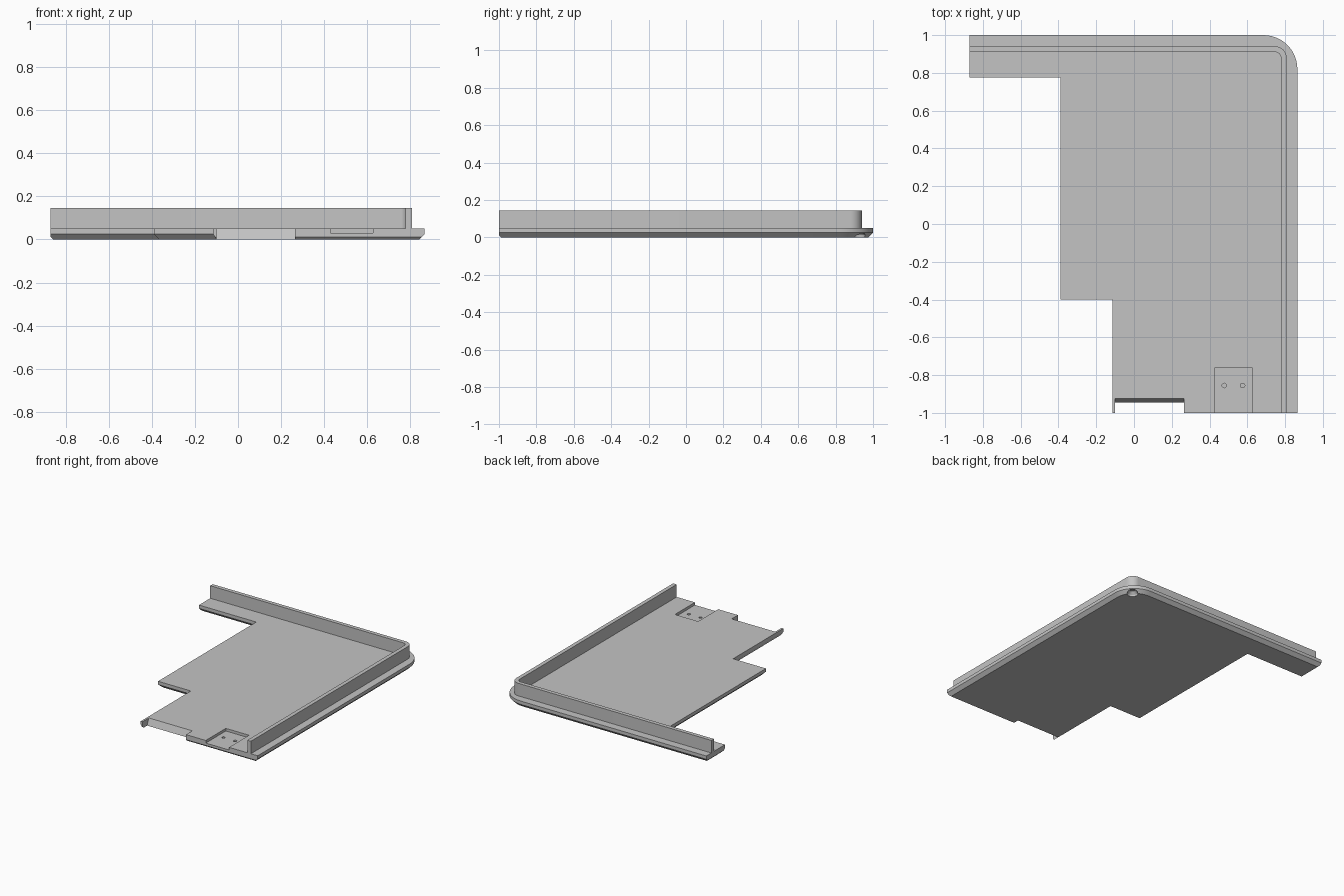
import bpy, bmesh
from math import cos, sin, pi
from mathutils import Vector
from mathutils.geometry import intersect_line_line_2d, normal

if "Cube" in bpy.data.objects:
    bpy.data.objects.remove(bpy.data.objects["Cube"], do_unlink=True)

grey = bpy.data.materials.new("light grey")
grey.use_nodes = True
grey.diffuse_color = (0.55, 0.55, 0.55, 1)
grey.node_tree.nodes["Principled BSDF"].inputs["Base Color"].default_value = (0.55, 0.55, 0.55, 1)


def arc(cx, cy, r, steps, reverse=False):
    """Quarter circle from the +x side round to the +y side."""
    pts = [(cx + r * cos(pi / 2 * i / steps), cy + r * sin(pi / 2 * i / steps))
           for i in range(steps + 1)]
    return pts[::-1] if reverse else pts


def loft(name, rings):
    """Solid skinned through equal rings, closed by a cap at each end."""
    bm = bmesh.new()
    loops = [[bm.verts.new(p) for p in ring] for ring in rings]
    n = len(loops[0])
    for low, high in zip(loops, loops[1:]):
        for i in range(n):
            j = (i + 1) % n
            bm.faces.new((low[i], low[j], high[j], high[i]))
    bm.faces.new(loops[0][::-1])
    bm.faces.new(loops[-1])
    bmesh.ops.recalc_face_normals(bm, faces=bm.faces)
    mesh = bpy.data.meshes.new(name)
    bm.to_mesh(mesh)
    bm.free()
    mesh.materials.append(grey)
    ob = bpy.data.objects.new(name, mesh)
    bpy.context.collection.objects.link(ob)
    return ob


def prism(name, outline, z0, z1):
    return loft(name, [[(x, y, z) for x, y in outline] for z in (z0, z1)])


def cone(name, x, y, levels, sides=24):
    """Round solid through (z, radius) levels."""
    return loft(name, [[(x + r * cos(2 * pi * i / sides), y + r * sin(2 * pi * i / sides), z)
                        for i in range(sides)] for z, r in levels])


def cut(target, cutter):
    mod = target.modifiers.new("cut", 'BOOLEAN')
    mod.operation, mod.solver, mod.object = 'DIFFERENCE', 'EXACT', cutter
    bpy.context.view_layer.objects.active = target
    bpy.ops.object.modifier_apply(modifier=mod.name)
    bpy.data.objects.remove(cutter, do_unlink=True)


def smooth(ob):
    bpy.ops.object.select_all(action='DESELECT')
    ob.select_set(True)
    bpy.context.view_layer.objects.active = ob
    bpy.ops.object.shade_smooth_by_angle(angle=0.5)


# Base plate: each edge carries the height and inset of its lower chamfer
TOP = 0.05
BIG, SMALL, SLIM, NONE = (0.025, 0.025), (0.012, 0.012), (0.025, 0.014), (TOP, 0)
LEAN = (TOP, -0.02)
edges = [((-0.87, 1), SMALL), ((-0.87, 0.775), BIG), ((-0.39, 0.775), BIG),
         ((-0.39, -0.4), BIG), ((-0.115, -0.4), SLIM), ((-0.115, -1), SMALL),
         ((-0.1, -1), NONE), ((-0.1, -0.925), LEAN), ((0.265, -0.925), NONE),
         ((0.265, -1), SMALL), ((0.865, -1), BIG)]
edges += [(p, BIG) for p in arc(0.685, 0.82, 0.18, 12)]


def plate_ring(z):
    lines = []
    for i, (p, (height, inset)) in enumerate(edges):
        a, b = Vector(p), Vector(edges[(i + 1) % len(edges)][0])
        d = (b - a).normalized()
        shift = Vector((-d.y, d.x)) * inset * max(0, 1 - z / height)
        lines.append((a + shift, d))
    ring = []
    for i, (a, d) in enumerate(lines):
        b, e = lines[i - 1]
        t = (a - b).cross(d) / e.cross(d)
        ring.append((*(b + e * t), z))
    return ring


plate = loft("base_plate", [plate_ring(z) for z in (0, SMALL[0], BIG[0], TOP)])

# Recess at the front edge with two blind holes
cut(plate, prism("recess", [(0.43, -1.1), (0.625, -1.1), (0.625, -0.76), (0.43, -0.76)], 0.03, 0.1))
for x in (0.478, 0.575):
    cut(plate, cone("pin_hole", x, -0.855, [(0.01, 0.012), (0.06, 0.012)], 16))

# Countersink under the rounded corner
cut(plate, cone("countersink", 0.79, 0.925, [(-0.01, 0.04), (0.012, 0.036), (0.032, 0.018)]))
smooth(plate)

# Upright rim along the back and left edges
outer = [(0.808, -1)] + arc(0.748, 0.88, 0.06, 8) + [(-0.87, 0.94)]
inner = [(-0.87, 0.91)] + arc(0.748, 0.88, 0.03, 8, True) + [(0.778, -1)]
smooth(prism("upright_rim", outer + inner, 0.045, 0.145))
